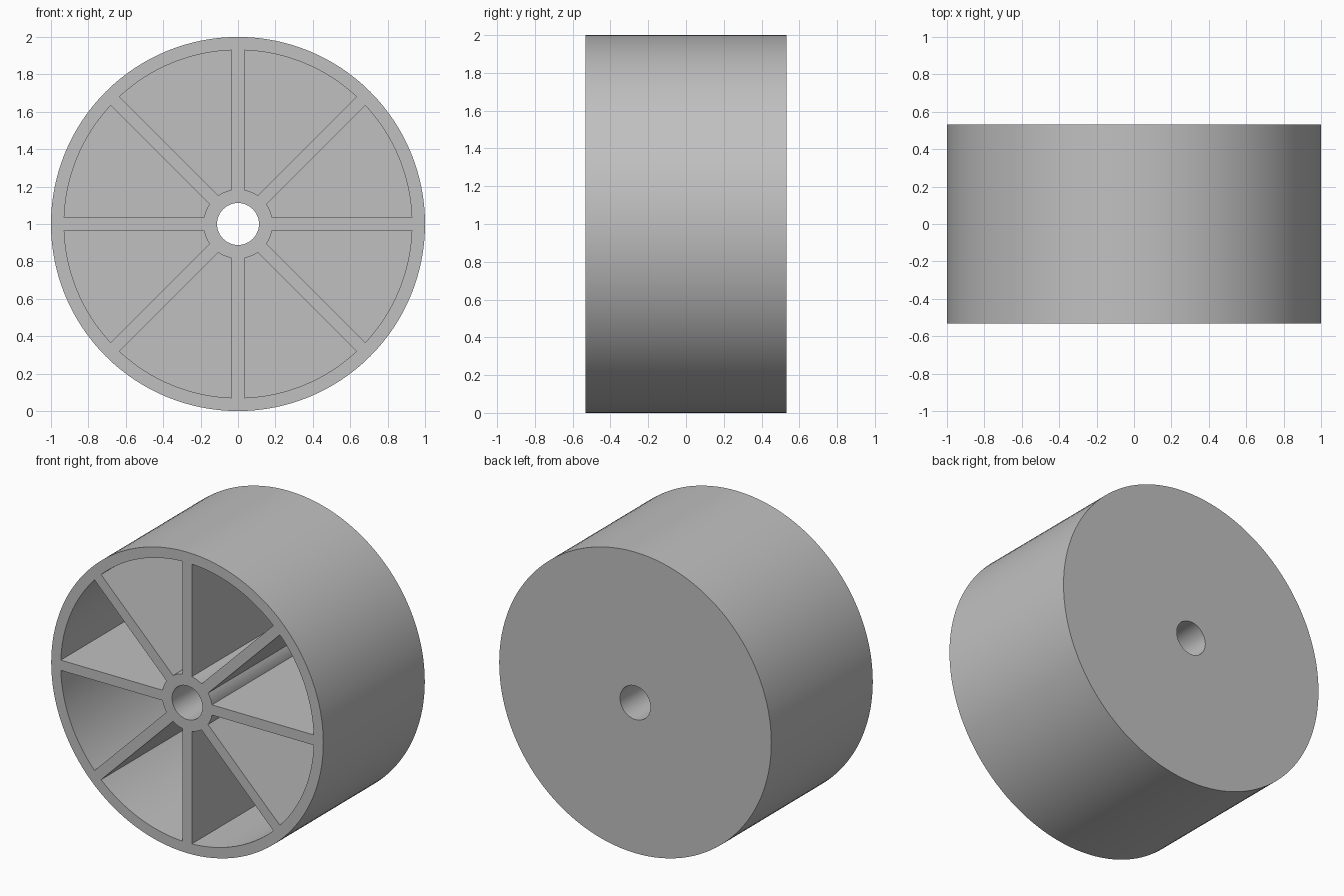
import bpy
import bmesh
from math import sin, cos, asin, tau

OUTER, RIM_INNER, HUB, BORE = 1.0, 0.93, 0.185, 0.112
HALF_DEPTH = 0.533
HALF_SPOKE = 0.034
SPOKES = 8
BACK_PLATE = 0.07

cube = bpy.data.objects.get("Cube")
if cube:
    bpy.data.objects.remove(cube, do_unlink=True)

grey = bpy.data.materials.new("plain grey")
grey.use_nodes = True
colour = (0.53, 0.53, 0.53, 1)
grey.diffuse_color = colour
grey.node_tree.nodes["Principled BSDF"].inputs["Base Color"].default_value = colour


def arc(radius, start, end, steps):
    """Points (x, z) along an arc around the axle."""
    angles = [start + (end - start) * i / steps for i in range(steps + 1)]
    return [(radius * cos(a), radius * sin(a)) for a in angles]


def prism(bm, outline, front, back):
    """Extrude an outline in the x-z plane from front to back along y."""
    face = bm.faces.new([bm.verts.new((x, front, z + OUTER)) for x, z in outline])
    new = bmesh.ops.extrude_face_region(bm, geom=[face])["geom"]
    verts = [v for v in new if isinstance(v, bmesh.types.BMVert)]
    bmesh.ops.translate(bm, verts=verts, vec=(0, back - front, 0))


def make_object(name, bm):
    bmesh.ops.recalc_face_normals(bm, faces=bm.faces)
    mesh = bpy.data.meshes.new(name)
    bm.to_mesh(mesh)
    bm.free()
    mesh.materials.append(grey)
    obj = bpy.data.objects.new(name, mesh)
    bpy.context.collection.objects.link(obj)
    return obj


# Solid wheel blank
bm = bmesh.new()
prism(bm, arc(OUTER, 0, tau, 128)[:-1], -HALF_DEPTH, HALF_DEPTH)
wheel = make_object("wheel", bm)

# Cutter: axle bore through everything, pockets open at the front only
bm = bmesh.new()
prism(bm, arc(BORE, 0, tau, 48)[:-1], -HALF_DEPTH - 0.1, HALF_DEPTH + 0.1)
step = tau / SPOKES
for i in range(SPOKES):
    outer_gap = asin(HALF_SPOKE / RIM_INNER)
    inner_gap = asin(HALF_SPOKE / HUB)
    a, b = i * step, (i + 1) * step
    outline = arc(RIM_INNER, a + outer_gap, b - outer_gap, 16)
    outline += arc(HUB, b - inner_gap, a + inner_gap, 6)
    prism(bm, outline, -HALF_DEPTH - 0.1, HALF_DEPTH - BACK_PLATE)
cutter = make_object("pocket_cutter", bm)
cutter.hide_render = True

# Carve the blank, leaving rim, spokes, hub and closed back plate
carve = wheel.modifiers.new("carve", "BOOLEAN")
carve.operation = "DIFFERENCE"
carve.solver = "EXACT"
carve.object = cutter
bpy.ops.object.select_all(action="DESELECT")
wheel.select_set(True)
bpy.context.view_layer.objects.active = wheel
bpy.ops.object.modifier_apply(modifier=carve.name)
bpy.data.objects.remove(cutter, do_unlink=True)
bpy.ops.object.shade_smooth_by_angle()
